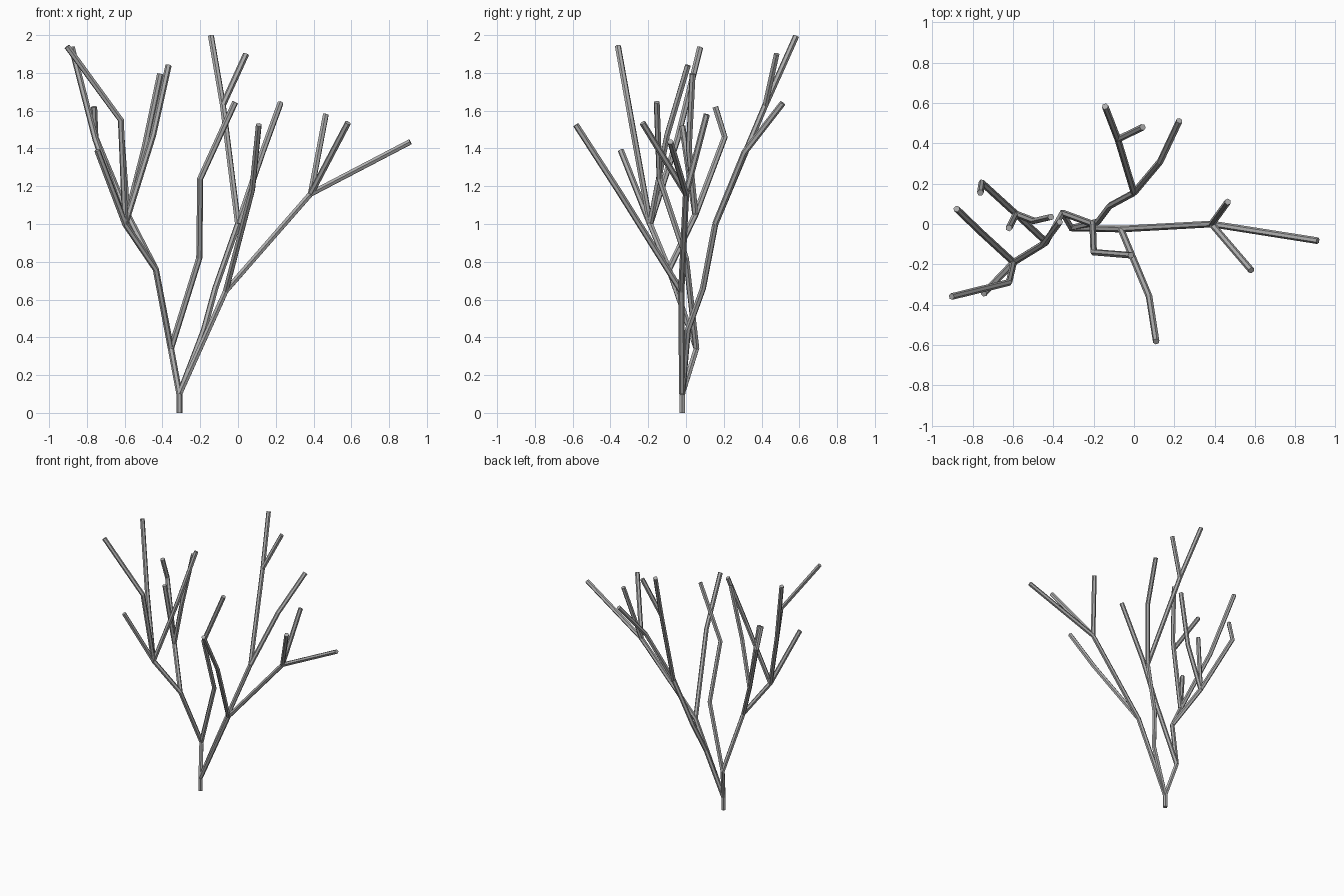
import bpy

if "Cube" in bpy.data.objects:
    bpy.data.objects.remove(bpy.data.objects["Cube"])

R = 0.0165  # even branch radius

bark = bpy.data.materials.new("grey bark")
bark.diffuse_color = (0.42, 0.42, 0.42, 1)
bark.use_nodes = True
bark.node_tree.nodes["Principled BSDF"].inputs["Base Color"].default_value = bark.diffuse_color

# forks of the tree
base = (-0.31, -0.02, 0)
fork = (-0.31, -0.02, 0.1)
left = (-0.355, 0.055, 0.34)
left_mid = (-0.435, -0.09, 0.76)
left_front = (-0.597, -0.19, 1.0)
left_back = (-0.585, 0.05, 1.05)
right = (-0.065, -0.025, 0.645)
right_end = (0.385, 0, 1.16)
back = (0, 0.155, 1.0)
back_top = (-0.08, 0.42, 1.63)


def limb(name, *paths):
    """Six-sided tubes along the given paths, as one mesh object."""
    cu = bpy.data.curves.new(name, 'CURVE')
    cu.dimensions = '3D'
    cu.bevel_depth = R
    cu.bevel_resolution = 1
    cu.use_fill_caps = True
    for pts in paths:
        sp = cu.splines.new('POLY')
        sp.points.add(len(pts) - 1)
        sp.use_smooth = False
        for p, co in zip(sp.points, pts):
            p.co = (*co, 1)
    ob = bpy.data.objects.new(name, cu)
    bpy.context.collection.objects.link(ob)
    bpy.ops.object.select_all(action='DESELECT')
    ob.select_set(True)
    bpy.context.view_layer.objects.active = ob
    bpy.ops.object.convert(target='MESH')
    ob = bpy.context.view_layer.objects.active
    ob.data.materials.clear()
    ob.data.materials.append(bark)
    for f in ob.data.polygons:
        f.use_smooth = False
        f.material_index = 0


# trunk and main left limb
limb("trunk", [base, fork, left, left_mid, left_front])
limb("left_back_limb", [left_mid, left_back])
limb("inner_branch", [left, (-0.205, 0, 0.82), (-0.2, -0.14, 1.24), (-0.015, -0.155, 1.645)])

# twigs at the two left forks
limb("left_front_twigs",
     [left_front, (-0.62, -0.29, 1.55), (-0.905, -0.36, 1.94)],
     [left_front, (-0.755, -0.2 + 0.155, 1.45), (-0.88, 0.075, 1.935)],
     [left_front, (-0.745, -0.345, 1.39)],
     [left_front, (-0.45, -0.1, 1.47), (-0.368, 0.01, 1.84)])
limb("left_back_twigs",
     [left_back, (-0.755, 0.205, 1.46), (-0.762, 0.155, 1.62)],
     [left_back, (-0.62, -0.02, 1.52)],
     [left_back, (-0.495, 0.015, 1.4), (-0.412, 0.035, 1.795)])

# right limb with its twigs
limb("right_limb", [fork, right, right_end])
limb("right_twigs",
     [right_end, (0.912, -0.083, 1.435)],
     [right_end, (0.465, 0.11, 1.58)],
     [right_end, (0.582, -0.23, 1.535)])
limb("front_branch", [right, (0.075, -0.36, 1.18), (0.11, -0.583, 1.525)])

# back limb with its twigs
limb("back_limb", [fork, (-0.18, 0.01, 0.44), (-0.12, 0.09, 0.66), back])
limb("back_twigs",
     [back, back_top, (-0.143, 0.583, 1.995)],
     [back_top, (0.043, 0.48, 1.9)],
     [back, (0.13, 0.31, 1.38), (0.225, 0.512, 1.64)])
